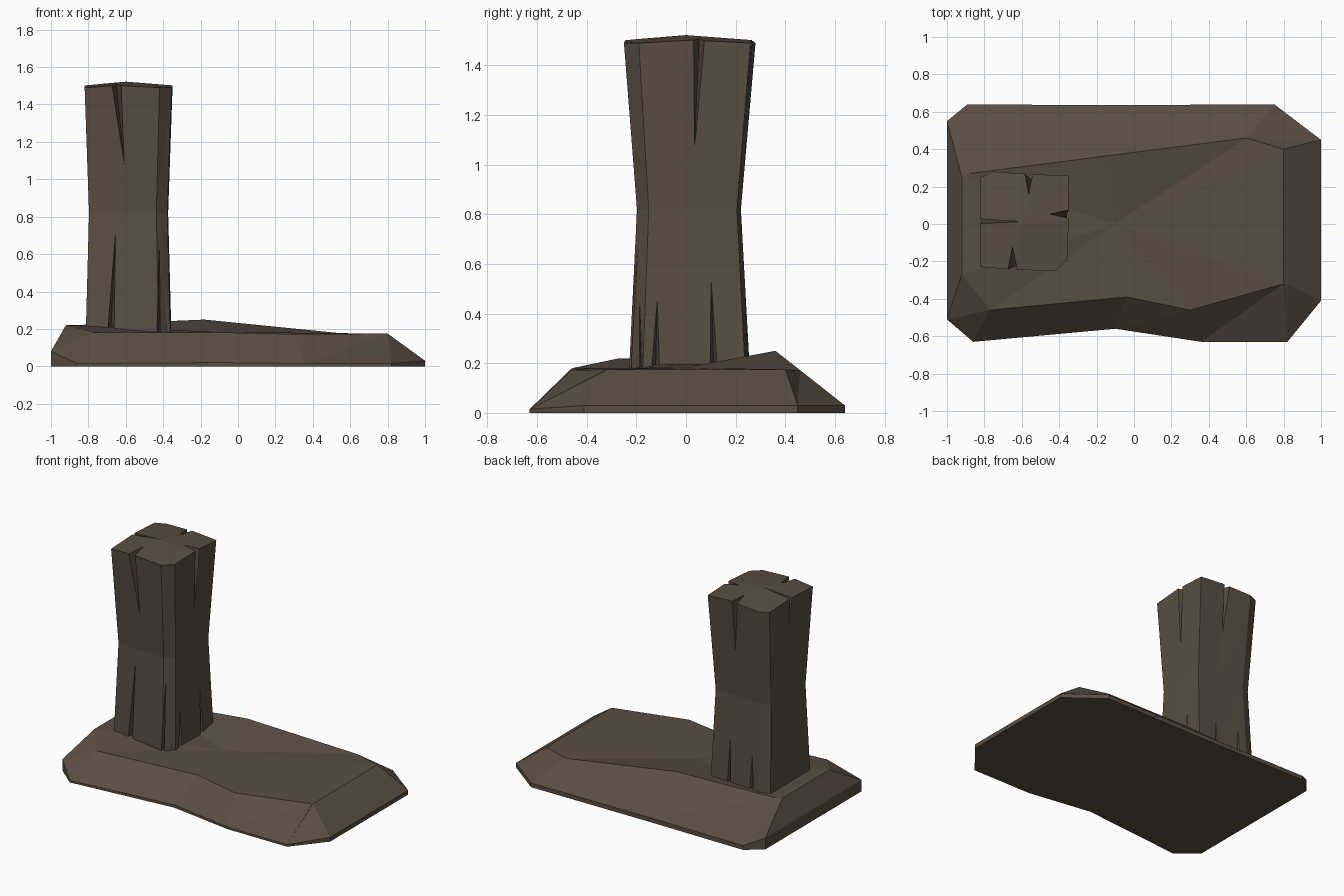
import bpy, bmesh
from mathutils import Vector

if "Cube" in bpy.data.objects:
    bpy.data.objects.remove(bpy.data.objects["Cube"])

brown = bpy.data.materials.new("dark brown wood")
brown.diffuse_color = (0.10, 0.075, 0.054, 1)
brown.use_nodes = True
brown.node_tree.nodes["Principled BSDF"].inputs["Base Color"].default_value = brown.diffuse_color


def finish(bm, name):
    bmesh.ops.remove_doubles(bm, verts=bm.verts, dist=0.0005)
    bmesh.ops.recalc_face_normals(bm, faces=bm.faces)
    me = bpy.data.meshes.new(name)
    bm.to_mesh(me)
    bm.free()
    me.materials.append(brown)
    ob = bpy.data.objects.new(name, me)
    bpy.context.collection.objects.link(ob)
    return ob


def loft(bm, rings):
    """Skin equal-length rings of points with triangulated bands."""
    vs = [[bm.verts.new(p) for p in r] for r in rings]
    n = len(vs[0])
    for a, b in zip(vs, vs[1:]):
        for i in range(n):
            j = (i + 1) % n
            bm.faces.new((a[i], a[j], b[j]))
            bm.faces.new((a[i], b[j], b[i]))
    bm.faces.new(vs[0][::-1])
    return vs


def fan(bm, ring, centre):
    c = bm.verts.new(centre)
    for i in range(len(ring)):
        bm.faces.new((ring[i], ring[(i + 1) % len(ring)], c))


# Ground mound: footprint (x, y, rim height) and matching upper edge
foot = [(-1, -.51, .08), (-.86, -.63, .015), (-.1, -.56, .02), (.36, -.63, .015),
        (.82, -.63, .015), (1, -.41, .03), (1, .45, .03), (.75, .64, .03),
        (-.18, .635, .03), (-.89, .64, .03), (-1, .55, .08)]
crest = [(-.92, -.27, .22), (-.77, -.46, .18), (-.04, -.39, .18), (.30, -.46, .172),
         (.80, -.32, .175), (.80, -.315, .175), (.80, .40, .175), (.60, .46, .172),
         (-.18, .36, .25), (-.88, .27, .22), (-.92, .25, .22)]
bm = bmesh.new()
rings = loft(bm, [[(x, y, 0) for x, y, z in foot], foot, crest])
fan(bm, rings[-1], (-.1, 0, .183))
finish(bm, "ground_mound")

# Post: chamfered square section, pinched at the waist
section = [(-.82, -.23), (-.64, -.245), (-.42, -.25), (-.355, -.19), (-.35, .02),
           (-.35, .26), (-.53, .265), (-.75, .28), (-.82, .25), (-.82, .02)]
levels = [(.12, .97, .91), (.21, .97, .91), (.82, .90, .79), (1.49, 1, 1)]
bm = bmesh.new()
rings = loft(bm, [[(-.585 + (x + .585) * sx, y * sy, z + (.012 if z > 1 and i in (1, 4, 6, 9) else 0))
                   for i, (x, y) in enumerate(section)] for z, sx, sy in levels])
fan(bm, rings[-1], (-.60, .0, 1.522))
post = finish(bm, "wooden_post")


# Cracks: (mouth x, y, outward normal, half width, depth, wide end z, tip z, sideways drift)
cracks = [
    (-.655, -.24, (0, -1), .030, .13, 1.56, 1.05, .05),
    (-.35, .055, (1, 0), .030, .11, 1.56, 1.08, -.02),
    (-.565, .27, (0, 1), .028, .12, 1.56, 1.08, .02),
    (-.82, .01, (-1, 0), .014, .25, 1.56, 1.30, .02),
    (-.685, -.215, (0, -1), .024, .10, .08, .91, .04),
    (-.425, -.22, (0, -1), .014, .06, .08, 1.20, .01),
    (-.365, -.18, (1, 0), .014, .05, .08, 1.18, -.02),
    (-.365, -.125, (1, 0), .030, .07, .08, .49, .01),
    (-.365, .115, (1, 0), .025, .07, .08, .57, -.015),
    (-.50, .235, (0, 1), .022, .08, .08, .60, .0),
    (-.68, .235, (0, 1), .022, .08, .08, .50, .0),
]
for k, (x, y, nrm, hw, d, z0, z1, drift) in enumerate(cracks):
    n = Vector((nrm[0], nrm[1], 0))
    t = Vector((abs(n.y), abs(n.x), 0))
    o = Vector((x, y, z0))
    tip = Vector((x, y, z1)) + t * drift
    bm = bmesh.new()
    # slit widens toward the outside; the tip is a short edge through the face
    pts = [o + t * hw * 1.4 + n * .08, o - t * hw * 1.4 + n * .08, o - n * d,
           tip + n * .08, tip - n * (d * .15 + .02 if z0 > 1 else -.01) * .5]
    for p in pts:
        bm.verts.new(p)
    bmesh.ops.convex_hull(bm, input=bm.verts[:])
    cutter = finish(bm, "crack_cutter_%d" % k)
    cutter.hide_render = True
    m = post.modifiers.new("crack", "BOOLEAN")
    m.operation, m.solver, m.object = "DIFFERENCE", "EXACT", cutter
    bpy.context.view_layer.objects.active = post
    bpy.ops.object.modifier_apply(modifier=m.name)
    bpy.data.objects.remove(cutter)
